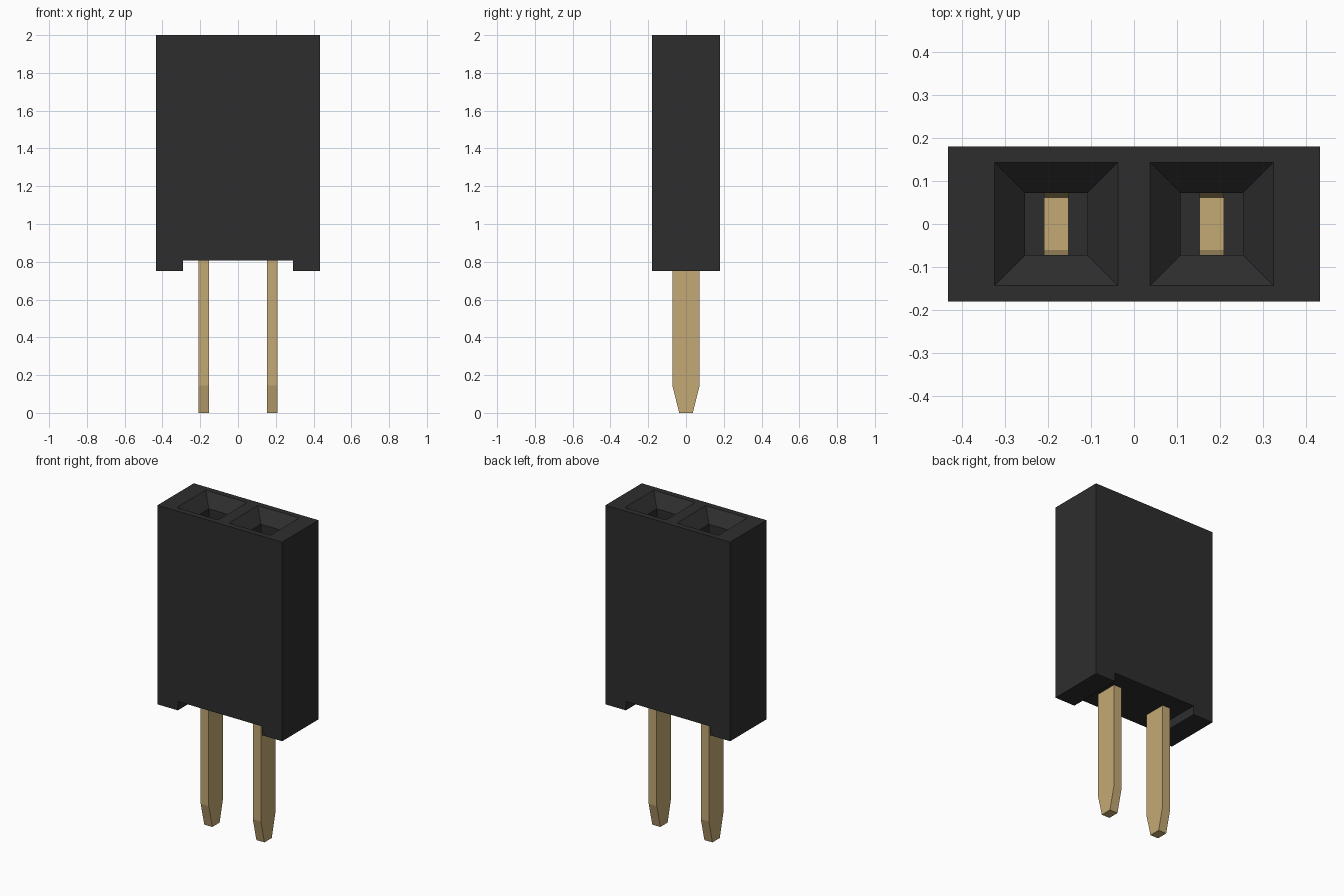
import bpy, bmesh

cube = bpy.data.objects.get("Cube")
if cube:
    bpy.data.objects.remove(cube, do_unlink=True)


def make_material(name, rgb, roughness):
    mat = bpy.data.materials.new(name)
    mat.use_nodes = True
    mat.diffuse_color = (*rgb, 1)
    bsdf = mat.node_tree.nodes["Principled BSDF"]
    bsdf.inputs["Base Color"].default_value = (*rgb, 1)
    bsdf.inputs["Roughness"].default_value = roughness
    return mat


def finish(name, bm, mat):
    bmesh.ops.recalc_face_normals(bm, faces=bm.faces)
    mesh = bpy.data.meshes.new(name)
    bm.to_mesh(mesh)
    bm.free()
    mesh.materials.append(mat)
    obj = bpy.data.objects.new(name, mesh)
    bpy.context.collection.objects.link(obj)
    return obj


def extrude_profile(name, points, depth, mat):
    """Extrude a closed 3D outline along the vector depth."""
    bm = bmesh.new()
    face = bm.faces.new([bm.verts.new(p) for p in points])
    ext = bmesh.ops.extrude_face_region(bm, geom=[face])
    verts = [g for g in ext["geom"] if isinstance(g, bmesh.types.BMVert)]
    bmesh.ops.translate(bm, verts=verts, vec=depth)
    return finish(name, bm, mat)


def socket_cutter(name, cx, rings, mat):
    """Stack of square rings (half width, height) closed at both ends."""
    bm = bmesh.new()
    loops = [[bm.verts.new((cx + sx * h, sy * h, z))
              for sx, sy in ((-1, -1), (1, -1), (1, 1), (-1, 1))]
             for h, z in rings]
    for low, high in zip(loops, loops[1:]):
        for i in range(4):
            j = (i + 1) % 4
            bm.faces.new((low[i], low[j], high[j], high[i]))
    bm.faces.new(loops[0])
    bm.faces.new(loops[-1])
    return finish(name, bm, mat)


black = make_material("black plastic", (0.027, 0.027, 0.027), 0.6)
gold = make_material("gold metal", (0.55, 0.395, 0.175), 0.5)

# Housing: tall block with a shallow notch under it
W, D, TOP, BASE = 0.433, 0.18, 2.0, 0.75
NOTCH_W, NOTCH_Z = 0.292, 0.806
outline = [(-W, BASE), (-NOTCH_W, BASE), (-NOTCH_W, NOTCH_Z), (NOTCH_W, NOTCH_Z),
           (NOTCH_W, BASE), (W, BASE), (W, TOP), (-W, TOP)]
housing = extrude_profile("housing", [(x, -D, z) for x, z in outline],
                          (0, 2 * D, 0), black)

# Contact outline: tapered tip, flat blade, two prongs opening upward
PIN_W = 0.056
half = [(0.036, 0), (0.072, 0.145), (0.072, 1.75), (0.06, 1.1)]
pin_outline = half + [(-y, z) for y, z in reversed(half)]

for side, cx in (("right", -0.181), ("left", 0.181)):
    # Square socket with a flared mouth, cut into the housing
    cutter = socket_cutter(side + "_socket_cutter", cx,
                           [(0.0725, 1.0), (0.0725, 1.929), (0.1435, 2.0), (0.1635, 2.02)],
                           black)
    cutter.hide_render = True
    cut = housing.modifiers.new(side + "_socket", 'BOOLEAN')
    cut.operation = 'DIFFERENCE'
    cut.solver = 'EXACT'
    cut.object = cutter
    bpy.context.view_layer.objects.active = housing
    bpy.ops.object.modifier_apply(modifier=cut.name)
    bpy.data.objects.remove(cutter, do_unlink=True)

    extrude_profile(side + "_contact_pin",
                    [(cx - PIN_W / 2, y, z) for y, z in pin_outline],
                    (PIN_W, 0, 0), gold)
